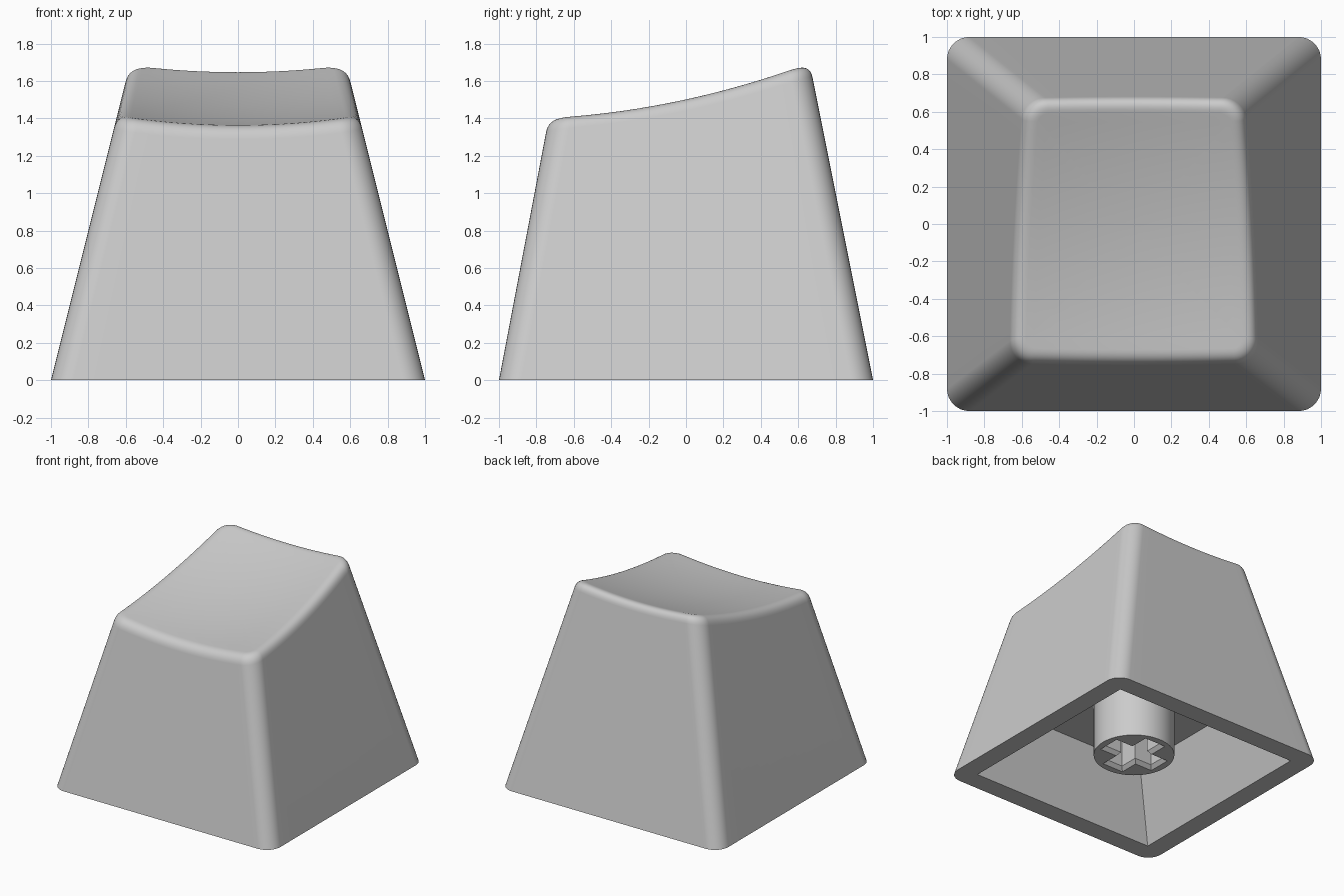
import bpy, bmesh, math
from mathutils import Vector

cube = bpy.data.objects.get("Cube")
if cube:
    bpy.data.objects.remove(cube)

CORNER_STEPS, SIDE_STEPS = 8, 14
RADIUS, FILLET = 0.12, 0.07
CEILING = 0.55

plastic = bpy.data.materials.new("grey plastic")
plastic.use_nodes = True
grey = (0.6, 0.6, 0.6, 1)
plastic.diffuse_color = grey
plastic.node_tree.nodes["Principled BSDF"].inputs["Base Color"].default_value = grey


def finish(bm, name):
    bmesh.ops.remove_doubles(bm, verts=bm.verts, dist=1e-5)
    bmesh.ops.recalc_face_normals(bm, faces=bm.faces)
    mesh = bpy.data.meshes.new(name)
    bm.to_mesh(mesh)
    bm.free()
    mesh.materials.append(plastic)
    obj = bpy.data.objects.new(name, mesh)
    bpy.context.collection.objects.link(obj)
    bpy.ops.object.select_all(action='DESELECT')
    obj.select_set(True)
    bpy.context.view_layer.objects.active = obj
    bpy.ops.object.shade_smooth_by_angle(angle=math.radians(30))
    # Keep the broad faces flat beside their rounded edges
    weighted = obj.modifiers.new("flat_sides", 'WEIGHTED_NORMAL')
    weighted.keep_sharp = True


def rounded_rect(half_x, front, back, r):
    """Rounded rectangle as a list of points, always in the same order."""
    centres = [(half_x - r, back - r), (r - half_x, back - r),
               (r - half_x, front + r), (half_x - r, front + r)]
    arcs = []
    for q, (cx, cy) in enumerate(centres):
        angles = [math.pi / 2 * (q + i / CORNER_STEPS) for i in range(CORNER_STEPS + 1)]
        arcs.append([Vector((cx + r * math.cos(a), cy + r * math.sin(a))) for a in angles])
    points = []
    for q, arc in enumerate(arcs):
        points += arc
        start, end = arc[-1], arcs[(q + 1) % 4][0]
        points += [start.lerp(end, i / SIDE_STEPS) for i in range(1, SIDE_STEPS)]
    return points


def body_section(z, inset=0.0):
    """Tapered body outline at a height."""
    return rounded_rect(1 - 0.25 * z - inset, -1 + 0.19 * z + inset,
                        1 - 0.2 * z - inset, RADIUS - inset)


def dish(p):
    """Height of the scooped top."""
    return 1.463 + 0.226 * p.y + 0.116 * p.y ** 2 + 0.12 * p.x ** 2


def at(p, z):
    return Vector((p.x, p.y, z))


# Rim: where the sides meet the dish, with the edge rounded over
count = len(body_section(0))
lower, corner, upper = [], [], []
for i in range(count):
    z = 1.5
    for _ in range(15):
        z = dish(body_section(z)[i])
    corner.append(at(body_section(z)[i], z))
    lower.append(at(body_section(z - FILLET)[i], z - FILLET))
    top = body_section(z, FILLET)[i]
    upper.append(at(top, dish(top)))

# Loops from the cavity ceiling, over the lip and sides, to the dish centre
ceiling = [at(p, CEILING) for p in rounded_rect(0.63, -0.68, 0.68, 0)]
mouth = [at(p, 0) for p in rounded_rect(0.84, -0.84, 0.84, 0)]
loops = [[Vector((0, 0, CEILING))] * count, ceiling, mouth,
         [at(p, 0) for p in body_section(0)]]
for s in range(9):
    t = s / 8
    loops.append([a.lerp(b, t).lerp(b.lerp(c, t), t)
                  for a, b, c in zip(lower, corner, upper)])
middle = Vector((0, -0.04, 0))
for s in range(11, -1, -1):
    flat = [middle.lerp(p, s / 12) for p in upper]
    loops.append([at(p, dish(p)) for p in flat])

bm = bmesh.new()
rings = [[bm.verts.new(p) for p in loop] for loop in loops]
for a, b in zip(rings, rings[1:]):
    for i in range(count):
        j = (i + 1) % count
        bm.faces.new((a[i], a[j], b[j], b[i]))
finish(bm, "keycap_shell")

# Stem: round post with a chamfered cross-shaped socket
STEM_BOTTOM, STEM_RADIUS, SEGMENTS = 0.11, 0.305, 64


def cross(arm, width):
    return [(x * c - y * s, x * s + y * c)
            for c, s in ((1, 0), (0, 1), (-1, 0), (0, -1))
            for x, y in ((arm, -width), (arm, width), (width, width))]


circle = [(STEM_RADIUS * math.cos(math.tau * i / SEGMENTS),
           STEM_RADIUS * math.sin(math.tau * i / SEGMENTS)) for i in range(SEGMENTS)]
post = [(circle, STEM_BOTTOM), (circle, CEILING + 0.01)]
socket = [(cross(0.25, 0.095), STEM_BOTTOM), (cross(0.225, 0.07), STEM_BOTTOM + 0.03),
          (cross(0.225, 0.07), CEILING)]

bm = bmesh.new()
edges = []
for levels in (post, socket):
    rings = [[bm.verts.new((x, y, z)) for x, y in outline] for outline, z in levels]
    size = len(rings[0])
    for low, high in zip(rings, rings[1:]):
        for i in range(size):
            j = (i + 1) % size
            bm.faces.new((low[i], low[j], high[j], high[i]))
    edges += [bm.edges.get((rings[0][i], rings[0][(i + 1) % size])) for i in range(size)]
    bm.faces.new(rings[-1])
bmesh.ops.triangle_fill(bm, edges=edges, use_beauty=True)
finish(bm, "switch_stem")
